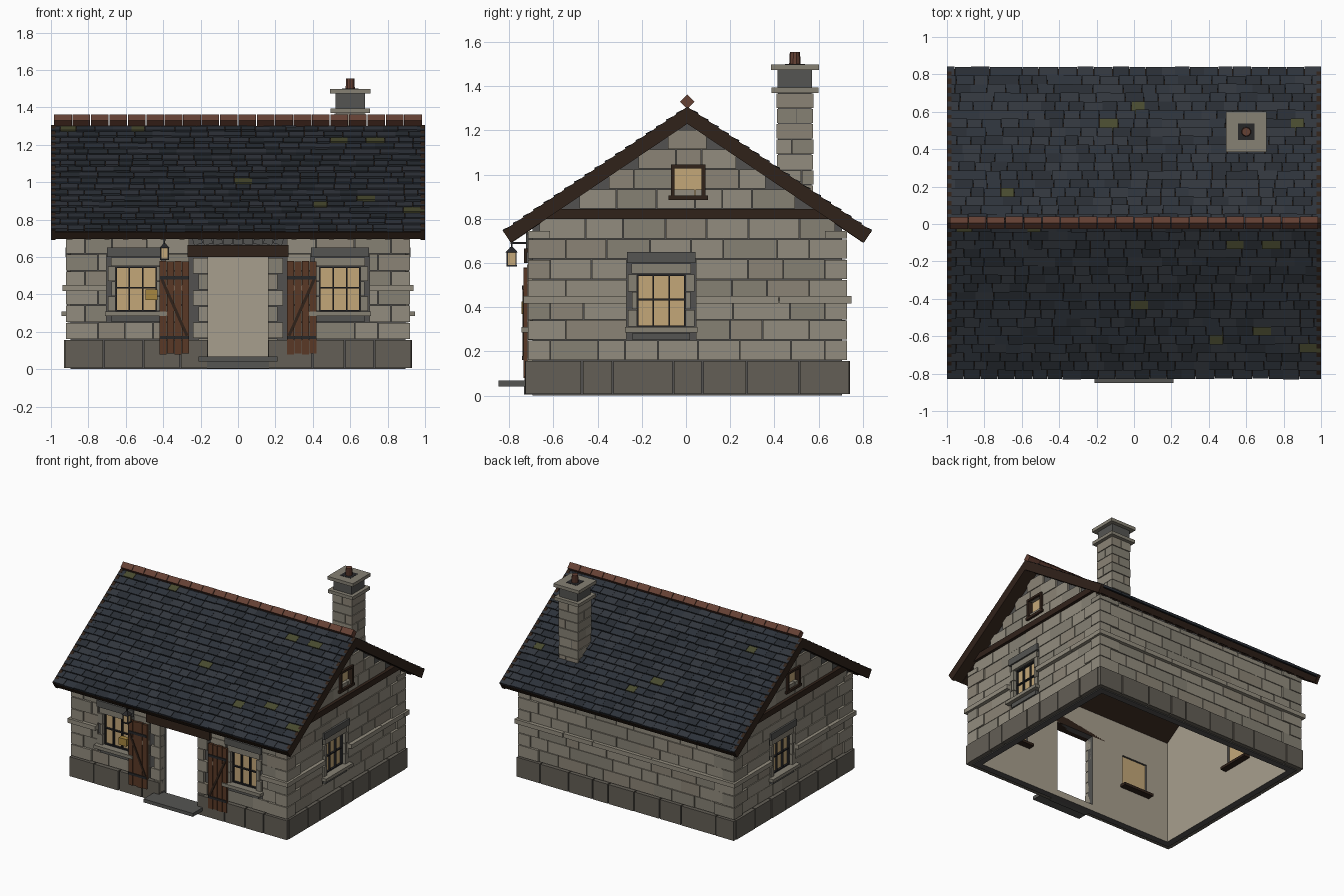
import bpy, bmesh, math, random
from mathutils import Matrix, Vector

if "Cube" in bpy.data.objects:
    bpy.data.objects.remove(bpy.data.objects["Cube"])

random.seed(4)
COL = dict(
    stone_a=(.29, .265, .21), stone_b=(.24, .22, .175), stone_c=(.26, .23, .18),
    mortar=(.085, .083, .08), plinth=(.125, .113, .092), plaster=(.39, .345, .27),
    slate_a=(.026, .032, .042), slate_b=(.021, .026, .033), slate_c=(.031, .036, .046),
    moss=(.065, .068, .028), timber=(.030, .016, .010), door=(.10, .04, .019),
    clay=(.13, .052, .034), glass=(.55, .39, .19), iron=(.02, .02, .022),
    trim=(.09, .09, .085), brass=(.38, .24, .05))
MATS = {}
for k, c in COL.items():
    MATS[k] = bpy.data.materials.new(k)
    MATS[k].diffuse_color = (*c, 1)
I4 = Matrix.Identity(4)
T = lambda x, y, z: Matrix.Translation((x, y, z))
R = lambda a, ax: Matrix.Rotation(a, 4, ax)
Y0 = .006
bins = {}


def paint(name, mat, faces):
    mats = bins[name][1]
    if mat not in mats:
        mats.append(mat)
    for f in faces:
        f.material_index = mats.index(mat)


def box(name, mat, lo, hi, M=I4):
    bm = bins.setdefault(name, (bmesh.new(), []))[0]
    lo, hi = Vector(lo), Vector(hi)
    S = Matrix.Diagonal((*(hi - lo), 1))
    vs = bmesh.ops.create_cube(bm, size=1, matrix=M @ Matrix.Translation((lo + hi) / 2) @ S)['verts']
    paint(name, mat, {f for v in vs for f in v.link_faces})


def cone(name, mat, r1, r2, h, segs, M):
    bm = bins.setdefault(name, (bmesh.new(), []))[0]
    vs = bmesh.ops.create_cone(bm, cap_ends=True, segments=segs, radius1=r1, radius2=r2, depth=h, matrix=M)['verts']
    paint(name, mat, {f for v in vs for f in v.link_faces})


def finish(name):
    bm, mats = bins.pop(name)
    me = bpy.data.meshes.new(name)
    bm.to_mesh(me)
    bm.free()
    for m in mats:
        me.materials.append(MATS[m])
    ob = bpy.data.objects.new(name, me)
    bpy.context.collection.objects.link(ob)
    ob.location.y = Y0
    return ob


def prism(name, mat, half, eave, apex, z0, hx):
    bm = bmesh.new()
    prof = [(-half, z0), (half, z0), (half, eave), (0, apex), (-half, eave)]
    f = bm.faces.new([bm.verts.new((-hx, y, z)) for y, z in prof])
    g = bmesh.ops.extrude_face_region(bm, geom=[f])['geom']
    bmesh.ops.translate(bm, verts=[v for v in g if isinstance(v, bmesh.types.BMVert)], vec=(2 * hx, 0, 0))
    bmesh.ops.recalc_face_normals(bm, faces=bm.faces)
    bins[name] = (bm, [mat])


SL, WX, WY = .674, .895, .70          # roof slope, wall core half sizes
RX, RY = .845, .65                    # room half sizes
under = lambda y: 1.235 - SL * abs(y)
stone = lambda: random.choice(['stone_a', 'stone_a', 'stone_b', 'stone_c'])
# wall frames: local x along the wall, local -y outward
WIN, SIDE, DOOR, GAB = .545, -.118, (-.26, .26, 0, .73), (-.07, .075, .90, 1.04)
win_hole = lambda c: (c - .155, c + .155, .255, .65)
WALLS = [('front', 0, WY, WX, [-WIN, WIN]), ('right', 90, WX, WY, [SIDE]),
         ('back', 180, WY, WX, []), ('left', 270, WX, WY, [SIDE])]


def run(name, mat, M, D, half, z0, z1, proud, holes, w, gap=.004):
    """Lay blocks along one course, leaving out the openings."""
    spans, a = [], -half
    for h in sorted(h for h in holes if h[2] < (z0 + z1) / 2 < h[3]):
        spans.append((a, h[0]))
        a = h[1]
    for a, b in spans + [(a, half)]:
        if b - a < .02:
            continue
        n = max(1, round((b - a) / w))
        cuts = [a + (b - a) * (i + (random.uniform(-.25, .25) if 0 < i < n else 0)) / n for i in range(n + 1)]
        for p, q in zip(cuts, cuts[1:]):
            box(name, mat or stone(), (p + gap / 2, -D - proud - random.uniform(0, .004), z0 + gap / 2),
                (q - gap / 2, -D + .02, z1 - gap / 2), M)


# wall core with hollow room and openings
prism('wall_core', 'mortar', WY, under(WY), 1.235, 0, WX)
prism('room_cutter', 'plaster', RY, under(RY) + .1, 1.335, -.1, RX)
H = .0915
for wname, ang, D, half, wins in WALLS:
    M = R(math.radians(ang), 'Z')
    side = wname in ('right', 'left')
    holes = [win_hole(c) for c in wins] + ([DOOR] if wname == 'front' else []) + ([GAB] if side else [])
    # stone courses
    for i in range(7):
        q = (.10 if side else .17) if i % 2 == 0 else (.17 if side else .10)
        z0, z1 = .16 + i * H, .16 + (i + 1) * H
        run(wname + '_wall_stones', None, M, D, .67 if side and i == 6 else half + .022 - q,
            z0, z1 if side or i < 6 else .745, .012, holes, .19)
    if side:
        for i in range(4):
            z0 = .845 + i * .09
            run(wname + '_gable_stones', None, M, D, (1.235 - z0 - .06) / SL, z0, z0 + .09, .012, holes, .17)
        box('gable_tie_beams', 'timber', (-.65, -D - .035, .80), (.65, -D, .845), M)
        # gable window
        box('gable_glass', 'glass', (-.068, -D + .01, .90), (.073, -D + .025, 1.04), M)
        for lo, hi in (((-.075, .89), (-.057, 1.045)), ((.065, .89), (.083, 1.045)),
                       ((-.075, 1.028), (.083, 1.045)), ((-.085, .885), (.093, .905))):
            box('gable_window_frames', 'timber', (lo[0], -D - .03, lo[1]), (hi[0], -D + .03, hi[1]), M)
        box('opening_cutter', 'plaster', (-.06, -D - .1, .905), (.068, -D + .15, 1.03), M)
    # plinth and string course
    pd = [(-.16, .16, 0, .5)] if wname == 'front' else []
    run('plinth', 'plinth', M, D, half + (.034 if not side else .01), .003, .16, .032, pd, .2, .008)
    run('string_course', 'stone_a', M, D, half + (.045 if not side else .02), .415, .452, .04, holes, .35)
    # windows
    for c in wins:
        W = M @ T(c, -D, 0)
        box('opening_cutter', 'plaster', (-.11, -.1, .31), (.11, .15, .55), W)
        box('window_glass', 'glass', (-.115, .02, .305), (.115, .035, .555), W)
        for x in (-.107, -.036, .036, .107):
            box('window_bars', 'iron', (x - .004, .005, .31), (x + .004, .022, .55), W)
        for z in (.314, .435, .546):
            box('window_bars', 'iron', (-.11, .005, z - .004), (.11, .02, z + .004), W)
        box('window_lintels', 'trim', (-.155, -.028, .60), (.155, .03, .65), W)
        box('window_heads', 'stone_b', (-.135, -.018, .553), (.135, .03, .598), W)
        box('window_sills', 'stone_b', (-.165, -.05, .285), (.165, .03, .31), W)
        box('window_aprons', 'trim', (-.13, -.022, .252), (.13, .02, .284), W)
        box('inner_sills', 'timber', (-.13, .04, .285), (.13, .10, .305), W)
        for s in (-1, 1):
            for j in range(3):
                e = .15 if j % 2 == 0 else .132
                a, b = sorted((s * .11, s * e))
                box('window_jambs', 'stone_b', (a, -.02, .312 + j * .08), (b, .03, .388 + j * .08), W)
# corner quoins
for sx in (-1, 1):
    for sy in (-1, 1):
        for i in range(7):
            lx, ly = (.17, .10) if i % 2 == 0 else (.10, .17)
            z1 = .16 + (i + 1) * H - .003 if i < 6 else .745
            col = stone()
            for dx, dy in ((lx, .06), (.06, ly)):      # two legs keep the room clear
                x, y = sorted((sx * .92, sx * (.92 - dx))), sorted((sy * .722, sy * (.722 - dy)))
                box('corner_quoins', col, (x[0], y[0], .162 + i * H), (x[1], y[1], z1))

# doorway: jambs, lintel, arch stones, steps
F = T(0, -WY, 0)
box('opening_cutter', 'plaster', (-.16, -.1, .05), (.16, .15, .60), F)
for s in (-1, 1):
    for j in range(6):
        a, b = sorted((s * .16, s * (.24 if j % 2 else .21)))
        box('door_jambs', stone(), (a, -.025, .082 + j * .086), (b, .03, .164 + j * .086), F)
    # open plank door leaves with straps and brace
    L = F @ T(s * .34, -.03, 0)
    for j in range(4):
        x = -.08 + j * .04
        box('door_leaves', 'door', (x + .0015, -.012, .08 + .004 * (j % 2)), (x + .0385, .006, .58 - .003 * (j % 2)), L)
    for z in (.17, .49):
        box('door_ironwork', 'iron', (-.078, -.018, z - .009), (.078, -.01, z + .009), L)
    box('door_braces', 'timber', (-.008, -.017, -.165), (.008, -.01, .165), L @ T(0, 0, .33) @ R(s * .42, 'Y'))
box('door_lintel', 'timber', (-.27, -.04, .60), (.27, .05, .665), F)
for j in range(9):
    A = F @ T((j - 4) * .055, 0, .70) @ R((j - 4) * .07, 'Y')
    box('door_arch_stones', 'trim', (-.024, -.03, -.033), (.024, .02, .04), A)
box('door_step', 'trim', (-.21, -.155, .042), (.21, .02, .068), F)
box('door_step_base', 'trim', (-.165, -.04, .005), (.165, .03, .042), F)
box('wall_plate', 'brass', (-.495, -.05, .37), (-.43, -.012, .425), F)

# lantern
N = T(-.393, -.795, 0)
box('lantern_arm', 'iron', (-.005, -.005, .685), (.005, .10, .695), N)
box('lantern_arm', 'iron', (-.004, -.004, .665), (.004, .004, .69), N)
box('lantern_glass', 'glass', (-.018, -.018, .592), (.018, .018, .648), N)
box('lantern_base', 'iron', (-.024, -.024, .584), (.024, .024, .592), N)
for sx in (-1, 1):
    for sy in (-1, 1):
        box('lantern_base', 'iron', (sx * .02 - .003, sy * .02 - .003, .59), (sx * .02 + .003, sy * .02 + .003, .65), N)
cone('lantern_cap', 'iron', .04, .008, .025, 4, N @ T(0, 0, .66) @ R(math.pi / 4, 'Z'))

# roof: boarding, barge boards, rafter tails, slates on both slopes
ANG = math.atan(SL)
LEN, ROWS = .832 / math.cos(ANG), 18
p = LEN / ROWS
for turn in (0, math.pi):
    S = R(turn, 'Z') @ T(0, 0, 1.307) @ R(ANG, 'X')
    box('roof_boarding', 'timber', (-.985, -LEN, -.06), (.985, 0, -.018), S)
    for s in (-1, 1):
        box('barge_boards', 'timber', (s * .989 - .012, -LEN - .003, -.064), (s * .989 + .012, 0, 0), S)
    for i in range(19):
        x = -.9 + i * .1
        box('rafter_tails', 'timber', (x - .014, -LEN + .004, -.066), (x + .014, -LEN + .16, -.058), S)
    for r in range(ROWS):
        x, w = -1.0, .09 if r % 2 else .05
        while x < .999:
            e = min(1.0, x + w)
            if e > .965:
                e = 1.0
            mat = 'moss' if random.random() < .013 else random.choice(['slate_a', 'slate_b', 'slate_c'])
            K = S @ T(0, -(r + 1) * p - random.uniform(0, .005), -.011) @ R(-.17, 'X')
            box('roof_slates', mat, (x + .001, 0, 0), (e - .001, p * (1.35 if r else 1), .014 + random.uniform(0, .003)), K)
            x, w = e, random.uniform(.07, .105)
for i in range(20):
    x, h = -.985 + i * .0985, .0225 + .001 * (i % 2)
    box('ridge_tiles', 'clay', (x + .002, -h, -h), (x + .0965, h, h), T(0, 0, 1.33) @ R(math.pi / 4, 'X'))

# chimney
C = T(.6, .487, 0)
box('chimney_core', 'mortar', (-.076, -.076, .90), (.076, .076, 1.37), C)
for i in range(7):
    z, cut = .885 + i * .0695, random.uniform(-.03, .03)
    K = C @ R(math.pi / 2 * (i % 2), 'Z')
    o = .081 + random.uniform(0, .005)
    box('chimney_stones', stone(), (-o, -o, z), (cut - .002, o, z + .065), K)
    box('chimney_stones', stone(), (cut + .002, -o, z), (o, o, z + .065), K)
box('chimney_band', 'stone_b', (-.106, -.106, 1.37), (.106, .106, 1.395), C)
box('chimney_neck', 'trim', (-.078, -.078, 1.395), (.078, .078, 1.475), C)
box('chimney_cap', 'stone_b', (-.108, -.108, 1.473), (.108, .108, 1.498), C)
box('chimney_flue', 'iron', (-.045, -.045, 1.48), (.045, .045, 1.5), C)
cone('chimney_pot', 'clay', .027, .023, .075, 10, C @ T(0, 0, 1.518))

# carve the room and openings, then plaster the inside faces
obs = {n: finish(n) for n in list(bins)}
core = obs['wall_core']
for n in ('room_cutter', 'opening_cutter'):
    m = core.modifiers.new(n, 'BOOLEAN')
    m.operation, m.solver, m.object = 'DIFFERENCE', 'EXACT', obs[n]
bpy.context.view_layer.update()
me = bpy.data.meshes.new_from_object(core.evaluated_get(bpy.context.evaluated_depsgraph_get()))
core.modifiers.clear()
core.data = me
me.materials.clear()
for n in ('mortar', 'plaster'):
    me.materials.append(MATS[n])
for f in me.polygons:
    f.material_index = int(abs(f.center.x) < RX + .002 and abs(f.center.y) < RY + .002 and abs(f.normal.z) < .9)
for n in ('room_cutter', 'opening_cutter'):
    bpy.data.objects.remove(obs[n])

for m in bpy.data.materials:
    if m.users and not m.is_grease_pencil:
        m.use_nodes = True
        m.node_tree.nodes["Principled BSDF"].inputs["Base Color"].default_value = m.diffuse_color
